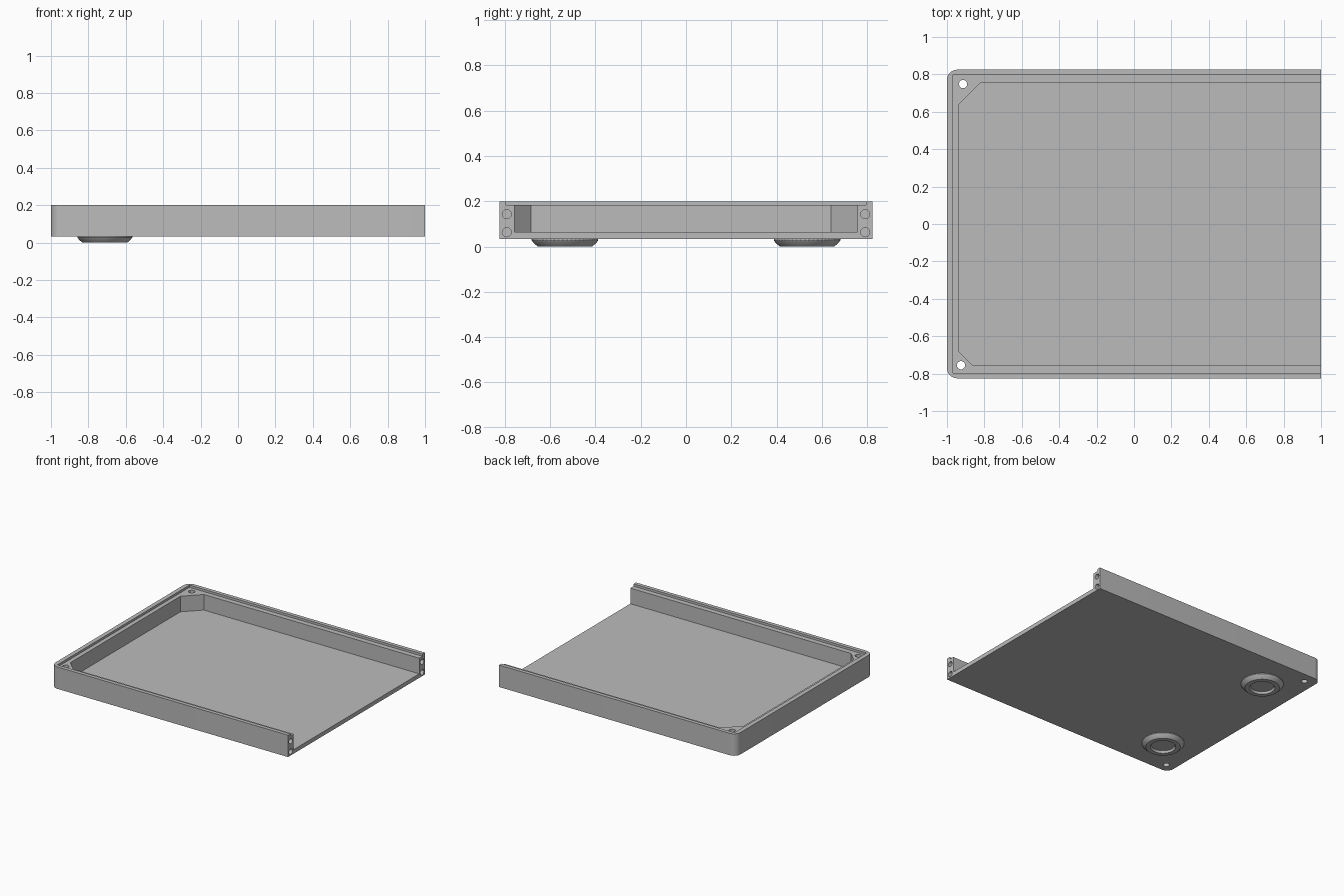
import bpy, bmesh, math
from mathutils import Matrix, Vector

cube = bpy.data.objects.get("Cube")
if cube:
    bpy.data.objects.remove(cube, do_unlink=True)

grey = bpy.data.materials.new("plain grey")
grey.use_nodes = True
colour = (0.5, 0.5, 0.5, 1)
grey.diffuse_color = colour
grey.node_tree.nodes["Principled BSDF"].inputs["Base Color"].default_value = colour

BOTTOM, FLOOR, LEDGE, TOP = 0.033, 0.064, 0.183, 0.2
HALF_Y = 0.825


def add_object(name, bm):
    bmesh.ops.recalc_face_normals(bm, faces=bm.faces[:])
    mesh = bpy.data.meshes.new(name)
    bm.to_mesh(mesh)
    bm.free()
    mesh.materials.append(grey)
    obj = bpy.data.objects.new(name, mesh)
    bpy.context.collection.objects.link(obj)
    return obj


def prism(name, outline, z0, z1):
    bm = bmesh.new()
    face = bm.faces.new([bm.verts.new((x, y, z0)) for x, y in outline])
    new = bmesh.ops.extrude_face_region(bm, geom=[face])["geom"]
    verts = [v for v in new if isinstance(v, bmesh.types.BMVert)]
    bmesh.ops.translate(bm, verts=verts, vec=(0, 0, z1 - z0))
    return add_object(name, bm)


def drill(name, centre, radius, length, axis):
    bm = bmesh.new()
    turn = Vector((0, 0, 1)).rotation_difference(Vector(axis)).to_matrix().to_4x4()
    bmesh.ops.create_cone(bm, cap_ends=True, segments=32, radius1=radius, radius2=radius,
                          depth=length, matrix=Matrix.Translation(centre) @ turn)
    return add_object(name, bm)


def cut(target, cutter):
    cutter.hide_render = True
    mod = target.modifiers.new("cut", "BOOLEAN")
    mod.operation = "DIFFERENCE"
    mod.solver = "EXACT"
    mod.object = cutter
    bpy.context.view_layer.objects.active = target
    bpy.ops.object.modifier_apply(modifier=mod.name)
    bpy.data.objects.remove(cutter, do_unlink=True)


def smooth(obj):
    bpy.ops.object.select_all(action="DESELECT")
    obj.select_set(True)
    bpy.context.view_layer.objects.active = obj
    bpy.ops.object.shade_smooth_by_angle(angle=math.radians(25))


# Tray block with two rounded corners at the closed end
R = 0.055
outline = [(1, -HALF_Y), (1, HALF_Y)]
for side, start in ((1, 90), (-1, 180)):
    for i in range(9):
        a = math.radians(start + i * 90 / 8)
        outline.append((R - 1 + R * math.cos(a), side * (HALF_Y - R) + R * math.sin(a)))
tray = prism("tray", outline, BOTTOM, TOP)

# Main pocket with chamfered corners, open at +x
pocket = [(1.2, -0.757), (-0.863, -0.757), (-0.935, -0.685),
          (-0.935, 0.64), (-0.818, 0.757), (1.2, 0.757)]
cut(tray, prism("pocket_cutter", pocket, FLOOR, 0.4))

# Shallow step for a lid around the rim
step = [(1.2, -0.796), (-0.967, -0.796), (-0.967, 0.796), (1.2, 0.796)]
cut(tray, prism("step_cutter", step, LEDGE, 0.4))

# Through holes in the corners
for x, y in ((-0.914, 0.748), (-0.925, -0.755)):
    cut(tray, drill("corner_drill", (x, y, 0.1), 0.022, 0.6, (0, 0, 1)))

# Blind joining holes in the open wall ends
for y in (-0.792, 0.792):
    for z in (0.063, 0.143):
        cut(tray, drill("end_drill", (1, y, z), 0.02, 0.2, (1, 0, 0)))
smooth(tray)

# Round feet, each a turned profile with a recessed centre
profile = [(0, 0.016), (0.08, 0.016), (0.088, 0), (0.12, 0),
           (0.138, 0.015), (0.147, 0.028), (0.147, 0.036), (0, 0.036)]
for name, y in (("front_foot", -0.535), ("back_foot", 0.535)):
    bm = bmesh.new()
    points = [bm.verts.new((r, 0, z)) for r, z in profile]
    edges = [bm.edges.new(pair) for pair in zip(points, points[1:])]
    bmesh.ops.spin(bm, geom=points + edges, axis=(0, 0, 1), cent=(0, 0, 0),
                   angle=math.tau, steps=48, use_merge=True)
    bmesh.ops.remove_doubles(bm, verts=bm.verts[:], dist=0.0001)
    bmesh.ops.translate(bm, verts=bm.verts[:], vec=(-0.712, y, 0))
    smooth(add_object(name, bm))
